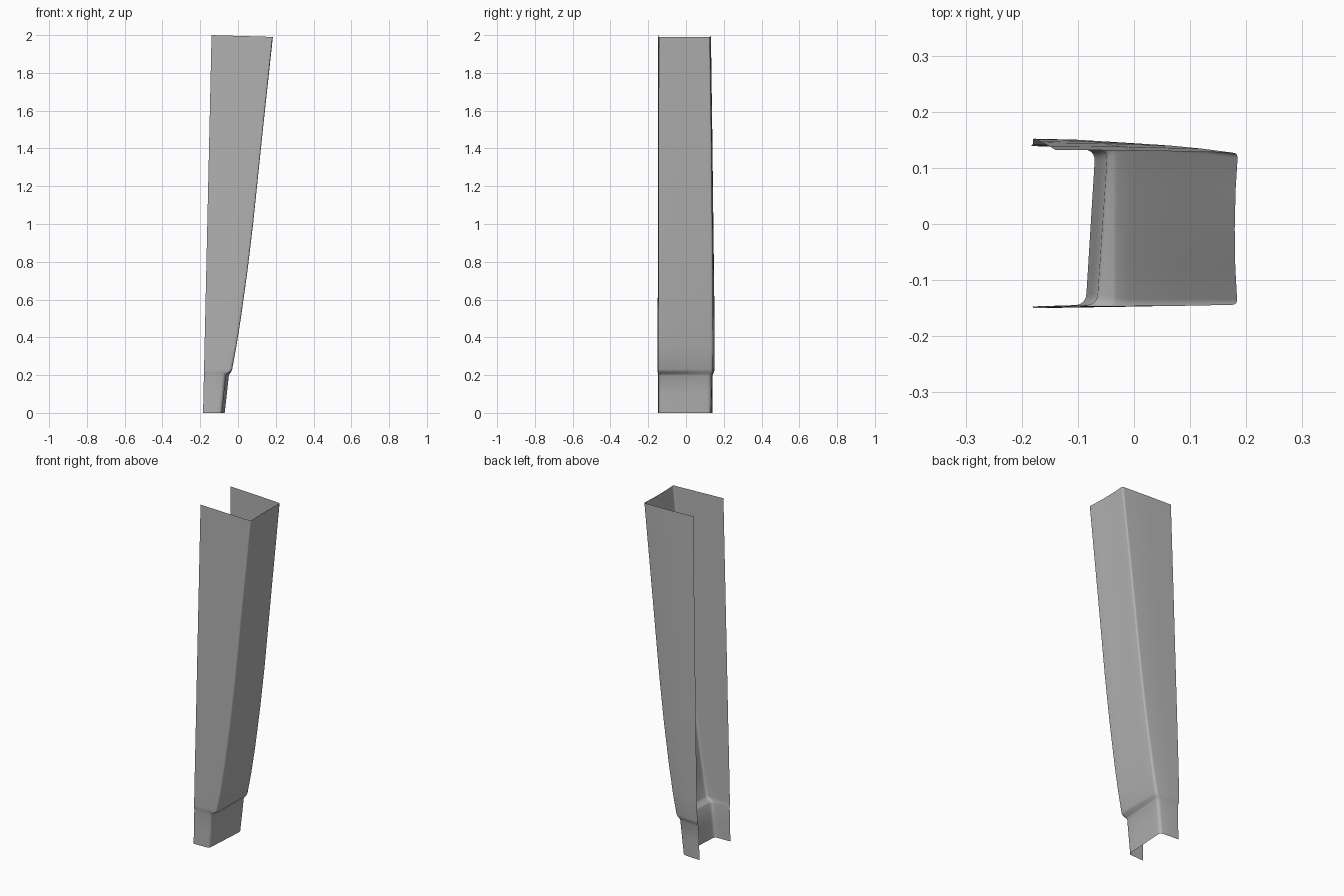
import bpy, bmesh, math
from mathutils import Vector

cube = bpy.data.objects.get("Cube")
if cube:
    bpy.data.objects.remove(cube)

grey = bpy.data.materials.new("plain grey")
grey.use_nodes = True
grey.diffuse_color = (0.45, 0.45, 0.45, 1)
grey.node_tree.nodes["Principled BSDF"].inputs["Base Color"].default_value = grey.diffuse_color


def fillet(before, corner, after, radius, steps=5):
    """Rounded corner as a quadratic arc."""
    a = corner + (before - corner).normalized() * radius
    b = corner + (after - corner).normalized() * radius
    return [a.lerp(corner, t).lerp(corner.lerp(b, t), t)
            for t in (i / steps for i in range(steps + 1))]


def section(z, front_x, back_x, front_y, back_y, corner_y, radius, dent):
    """U-shaped cross-section, open towards -x."""
    open_x = -0.185 + 0.0225 * z
    front_end = Vector((open_x, front_y))
    back_end = Vector((open_x, back_y))
    front_corner = Vector((front_x, front_y + 0.003))
    back_corner = Vector((back_x, corner_y))
    middle = (front_corner + back_corner) / 2 - Vector((dent, 0))
    bend = Vector((open_x + (back_x - open_x) * 0.45, back_y - (back_y - corner_y) * 0.2))
    outline = [front_end, front_end.lerp(front_corner, 0.45)]
    outline += fillet(front_end, front_corner, middle, radius)
    outline += [middle.lerp(front_corner, 0.5) - Vector((dent * 0.25, 0)), middle,
                middle.lerp(back_corner, 0.5) - Vector((dent * 0.25, 0))]
    outline += fillet(middle, back_corner, bend, radius)
    outline += [bend, back_end]
    # The rim dips slightly towards the closed side
    tilt = 0.03 if z > 1.9 else 0
    return [(p.x, p.y, z - tilt * (p.x - open_x)) for p in outline]


# z, front corner x, back corner x, front y, back y, back corner y, radius, dent
levels = [
    (0.00, -0.086, -0.069, -0.147, 0.139, 0.131, 0.020, 0.000),
    (0.10, -0.076, -0.058, -0.147, 0.140, 0.132, 0.020, 0.000),
    (0.198, -0.066, -0.047, -0.147, 0.141, 0.133, 0.020, 0.000),
    (0.207, -0.060, -0.043, -0.148, 0.144, 0.136, 0.020, 0.000),
    (0.217, -0.038, -0.036, -0.150, 0.149, 0.141, 0.018, 0.000),
    (0.23, -0.031, -0.031, -0.150, 0.151, 0.142, 0.016, 0.000),
    (0.35, -0.009, -0.009, -0.150, 0.152, 0.143, 0.014, 0.000),
    (0.50, 0.015, 0.015, -0.150, 0.151, 0.143, 0.013, 0.000),
    (0.75, 0.050, 0.050, -0.149, 0.148, 0.141, 0.012, 0.001),
    (1.00, 0.080, 0.080, -0.149, 0.145, 0.139, 0.012, 0.002),
    (1.50, 0.132, 0.132, -0.148, 0.139, 0.134, 0.011, 0.003),
    (2.00, 0.184, 0.185, -0.147, 0.132, 0.127, 0.010, 0.005),
]

# Loft the thin sheet through all sections
bm = bmesh.new()
rings = [[bm.verts.new(p) for p in section(*level)] for level in levels]
for low, high in zip(rings, rings[1:]):
    for i in range(len(low) - 1):
        bm.faces.new((low[i], low[i + 1], high[i + 1], high[i]))
mesh = bpy.data.meshes.new("channel_cover")
bm.to_mesh(mesh)
bm.free()
mesh.materials.append(grey)
cover = bpy.data.objects.new("channel_cover", mesh)
bpy.context.collection.objects.link(cover)

bpy.ops.object.select_all(action="DESELECT")
cover.select_set(True)
bpy.context.view_layer.objects.active = cover
bpy.ops.object.shade_smooth_by_angle(angle=math.radians(40))
